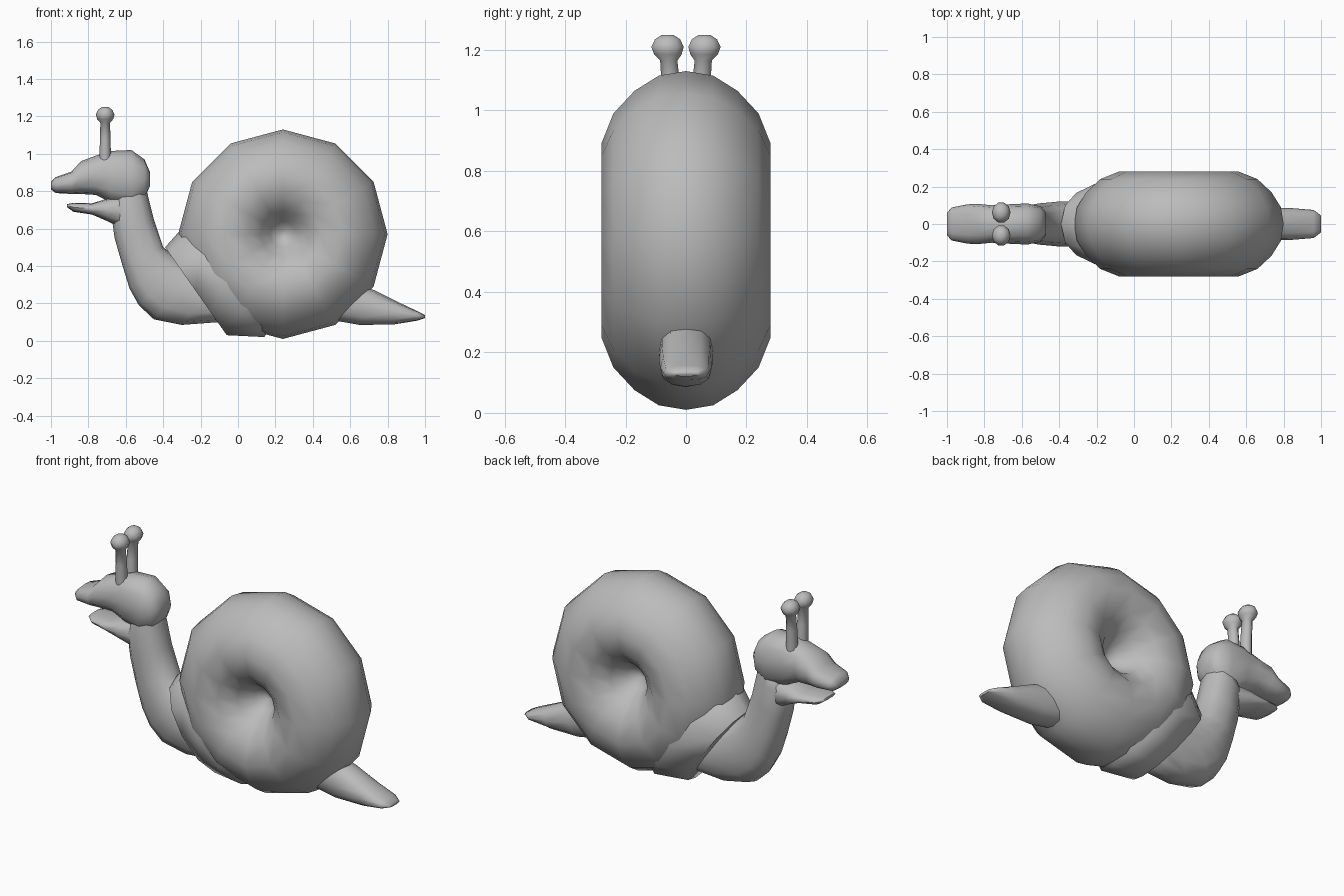
import bpy, bmesh, math
from mathutils import Vector

grey = bpy.data.materials.new("plain grey")
grey.diffuse_color = (0.5, 0.5, 0.5, 1)


def skin(name, rings, angle=65):
    """Bridge a list of equal-length point rings, cap the ends, shade smooth."""
    bm = bmesh.new()
    vr = [[bm.verts.new(p) for p in ring] for ring in rings]
    n = len(vr[0])
    for a, b in zip(vr, vr[1:]):
        for i in range(n):
            j = (i + 1) % n
            bm.faces.new((a[i], a[j], b[j], b[i]))
    bm.faces.new(vr[0])
    bm.faces.new(vr[-1][::-1])
    bmesh.ops.recalc_face_normals(bm, faces=bm.faces)
    me = bpy.data.meshes.new(name)
    bm.to_mesh(me)
    bm.free()
    for p in me.polygons:
        p.use_smooth = True
    me.set_sharp_from_angle(angle=math.radians(angle))
    me.materials.append(grey)
    ob = bpy.data.objects.new(name, me)
    bpy.context.collection.objects.link(ob)
    return ob


def oval(x1, z1, x2, z2, w, n=12, e=2.4):
    """Rounded section spanning two side-view points, with half width w in y."""
    a, b = Vector((x1, 0, z1)), Vector((x2, 0, z2))
    mid, half = (a + b) / 2, (a - b) / 2
    pts = []
    for i in range(n):
        t = 2 * math.pi * i / n
        c, s = math.cos(t), math.sin(t)
        c = math.copysign(abs(c) ** (2 / e), c)
        s = math.copysign(abs(s) ** (2 / e), s)
        pts.append(mid + half * c + Vector((0, w * s, 0)))
    return pts


def loft(name, sections, **kw):
    return skin(name, [oval(*s, **kw) for s in sections])


# Shell: twelve-sided dimpled wheel turned around the y axis
prof = [(0.02, 0.06), (0.07, 0.10), (0.12, 0.18), (0.20, 0.25), (0.32, 0.28),
        (0.42, 0.24), (0.495, 0.17), (0.545, 0.09), (0.56, 0)]
prof += [(r, -y) for r, y in prof[-2::-1]]
skin("shell", [[(0.24 + r * math.cos(math.pi * i / 6), y,
                 0.57 + r * math.sin(math.pi * i / 6)) for i in range(12)]
               for r, y in prof])

# Shell mouth: flared opening facing the neck
loft("shell_mouth", [(-0.39, 0.50, -0.06, 0.03, 0.19),
                     (-0.31, 0.59, 0.14, 0.02, 0.25),
                     (-0.10, 0.62, 0.20, 0.10, 0.22)], e=2.1)

# Neck and front of the body
loft("neck", [(-0.64, 0.80, -0.50, 0.86, 0.08),
              (-0.68, 0.70, -0.48, 0.77, 0.10),
              (-0.66, 0.55, -0.45, 0.65, 0.10),
              (-0.62, 0.41, -0.40, 0.50, 0.11),
              (-0.58, 0.28, -0.33, 0.45, 0.115),
              (-0.53, 0.19, -0.28, 0.42, 0.12),
              (-0.45, 0.115, -0.20, 0.40, 0.12),
              (-0.30, 0.085, -0.08, 0.36, 0.12),
              (-0.10, 0.10, 0.00, 0.35, 0.12)])

# Tail
loft("tail", [(0.54, 0.34, 0.45, 0.12, 0.09),
              (0.73, 0.27, 0.65, 0.085, 0.09),
              (0.85, 0.21, 0.83, 0.087, 0.085),
              (0.96, 0.158, 0.96, 0.108, 0.075),
              (1.00, 0.138, 1.00, 0.122, 0.045)])

# Head with snout: upright sections as x, top, bottom, half width
head = [(-1.0, 0.85, 0.81, 0.06), (-0.975, 0.875, 0.79, 0.088),
        (-0.89, 0.905, 0.785, 0.105), (-0.84, 0.96, 0.785, 0.108),
        (-0.76, 0.99, 0.78, 0.10), (-0.68, 1.015, 0.74, 0.105),
        (-0.57, 1.02, 0.71, 0.11), (-0.50, 0.97, 0.76, 0.095),
        (-0.47, 0.90, 0.83, 0.06)]
loft("head", [(x, t, x, b, w) for x, t, b, w in head])

# Lower jaw
jaw = [(-0.915, 0.73, 0.715, 0.055), (-0.88, 0.738, 0.69, 0.085),
       (-0.78, 0.735, 0.675, 0.10), (-0.70, 0.76, 0.64, 0.10),
       (-0.62, 0.78, 0.60, 0.09)]
loft("jaw", [(x, t, x, b, w) for x, t, b, w in jaw])

# Eye stalks with knobs: z, centre y, x radius, y radius
stalk = [(0.96, 0.046, 0.032, 0.034), (1.08, 0.05, 0.028, 0.032),
         (1.165, 0.057, 0.026, 0.030), (1.185, 0.06, 0.043, 0.048),
         (1.21, 0.061, 0.050, 0.056), (1.235, 0.061, 0.038, 0.044),
         (1.25, 0.061, 0.018, 0.020)]
for side, label in ((-1, "front"), (1, "back")):
    skin("eye_stalk_" + label,
         [[(-0.71 + rx * math.cos(math.pi * i / 5),
            side * cy + ry * math.sin(math.pi * i / 5), z) for i in range(10)]
          for z, cy, rx, ry in stalk])
